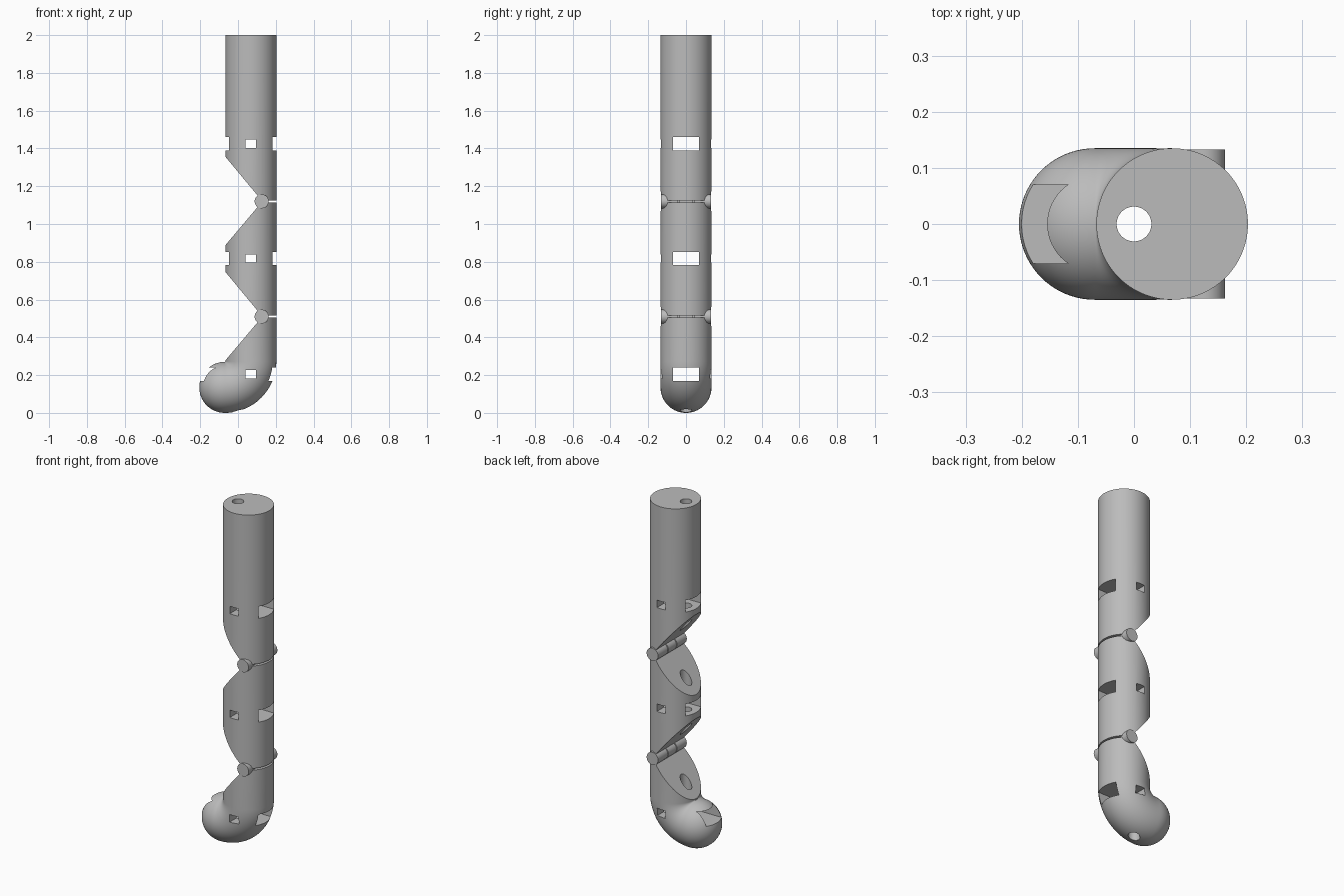
import bpy, bmesh, math
from mathutils import Vector

if "Cube" in bpy.data.objects:
    bpy.data.objects.remove(bpy.data.objects["Cube"])

R = 0.135           # finger radius
CX = 0.068          # shaft axis
BEND = Vector((-0.07, 0, 0.273))
BR = CX - BEND.x    # bend radius
HX = 0.125          # hinge axis
HINGES = (1.12, 0.51)
SLOTS = (1.425, 0.817, 0.205)

grey = bpy.data.materials.new("plain grey")
grey.use_nodes = True
grey.diffuse_color = (0.5, 0.5, 0.5, 1)
grey.node_tree.nodes["Principled BSDF"].inputs["Base Color"].default_value = (0.5, 0.5, 0.5, 1)


def make(name, bm):
    bmesh.ops.recalc_face_normals(bm, faces=bm.faces)
    me = bpy.data.meshes.new(name)
    bm.to_mesh(me)
    bm.free()
    me.materials.append(grey)
    ob = bpy.data.objects.new(name, me)
    bpy.context.collection.objects.link(ob)
    return ob


def prism(name, pts):
    """Extrude an x-z outline through the whole width."""
    bm = bmesh.new()
    face = bm.faces.new([bm.verts.new((x, -0.3, z)) for x, z in pts])
    ext = bmesh.ops.extrude_face_region(bm, geom=[face])["geom"]
    bmesh.ops.translate(bm, vec=(0, 0.6, 0), verts=[v for v in ext if isinstance(v, bmesh.types.BMVert)])
    return make(name, bm)


def box(name, x0, x1, y0, y1, z0, z1):
    bm = bmesh.new()
    for v in bmesh.ops.create_cube(bm, size=1)["verts"]:
        v.co = (x1 if v.co.x > 0 else x0, y1 if v.co.y > 0 else y0, z1 if v.co.z > 0 else z0)
    return make(name, bm)


def rod(name, r, y0, y1, z, n=40):
    """Cylinder along y on a hinge axis."""
    bm = bmesh.new()
    for v in bmesh.ops.create_cone(bm, cap_ends=True, segments=n, radius1=r, radius2=r, depth=1)["verts"]:
        v.co = (HX + v.co.x, y1 if v.co.z > 0 else y0, z + v.co.y)
    return make(name, bm)


def bore():
    bm = bmesh.new()
    bmesh.ops.create_cone(bm, cap_ends=True, segments=40, radius1=0.031, radius2=0.031, depth=6)
    return make("cable_bore", bm)


def carve(ob, cutters, op="DIFFERENCE"):
    for c in cutters:
        m = ob.modifiers.new("cut", "BOOLEAN")
        m.operation, m.solver, m.object = op, "EXACT", c
        bpy.context.view_layer.update()
        dg = bpy.context.evaluated_depsgraph_get()
        me = bpy.data.meshes.new_from_object(ob.evaluated_get(dg))
        ob.modifiers.clear()
        ob.data = me
        bpy.data.objects.remove(c)


def finger(name):
    """Round shaft swept through a quarter bend into a domed tip."""
    bm = bmesh.new()
    n = 96
    rings = [(Vector((CX, 0, 2)), 0, R)]
    for i in range(25):
        a = math.pi / 2 * i / 24
        rings.append((BEND + BR * Vector((math.cos(a), 0, -math.sin(a))), a, R))
    end = rings[-1][0]
    for i in range(1, 20):
        t = math.pi / 2 * i / 20
        rings.append((end - Vector((R * math.sin(t), 0, 0)), math.pi / 2, R * math.cos(t)))
    loops = []
    for c, a, r in rings:
        u = Vector((math.cos(a), 0, -math.sin(a)))
        loops.append([bm.verts.new(c + u * r * math.cos(k * math.tau / n)
                                   + Vector((0, r * math.sin(k * math.tau / n), 0))) for k in range(n)])
    for p, q in zip(loops, loops[1:]):
        for k in range(n):
            bm.faces.new((p[k], p[k - 1], q[k - 1], q[k]))
    pole = bm.verts.new(end - Vector((R, 0, 0)))
    for k in range(n):
        bm.faces.new((loops[-1][k], loops[-1][k - 1], pole))
    bm.faces.new(loops[0])
    return make(name, bm)


# Outlines of the three sections, with sloped faces meeting at the hinges
G = 0.005
W = 0.5


def above(h):
    return [(W, h + G), (HX, h + G), (BEND.x, h + 0.24), (-W, h + 0.24)]


def below(h):
    return [(-W, h - 0.236), (BEND.x, h - 0.236), (HX, h - G), (W, h - G)]


top_h, low_h = HINGES
sections = {
    "base_section": (above(top_h) + [(-W, 2.5), (W, 2.5)], top_h, None),
    "middle_section": (below(top_h) + above(low_h), low_h, top_h),
    "tip_section": (below(low_h) + [(W, -W), (-W, -W)], None, low_h),
}
parts = []
for (name, (outline, h_under, h_over)), s in zip(sections.items(), SLOTS):
    ob = finger(name)
    carve(ob, [prism("outline", outline)], "INTERSECT")
    cuts = [bore(),
            box("wide_slot", -W, W, -0.07, 0.07, s - 0.035, s + 0.035),
            box("side_slot", 0.04, 0.095, -W, W, s - 0.022, s + 0.022)]
    # Clearance for the knuckles of the neighbouring section
    if h_under:
        cuts += [rod("clearance", 0.046, -0.04, 0.04, h_under), rod("pin_hole", 0.023, -W, W, h_under)]
    if h_over:
        cuts += [rod("clearance", 0.046, 0.04, W, h_over), rod("clearance", 0.046, -W, -0.04, h_over),
                 rod("pin_hole", 0.023, -W, W, h_over)]
    carve(ob, cuts)
    parts.append(ob)

# Hinge knuckles and pins
for label, h in zip(("upper", "lower"), HINGES):
    for side, y0, y1 in (("left", -0.133, -0.043), ("middle", -0.037, 0.037), ("right", 0.043, 0.133)):
        k = rod(f"{label}_hinge_{side}_knuckle", 0.037, y0, y1, h)
        carve(k, [rod("pin_hole", 0.023, -W, W, h)])
        parts.append(k)
    parts.append(rod(f"{label}_hinge_pin", 0.014, -0.133, 0.133, h))

bpy.ops.object.select_all(action="DESELECT")
for ob in parts:
    ob.select_set(True)
bpy.context.view_layer.objects.active = parts[0]
bpy.ops.object.shade_smooth_by_angle(angle=math.radians(30))
